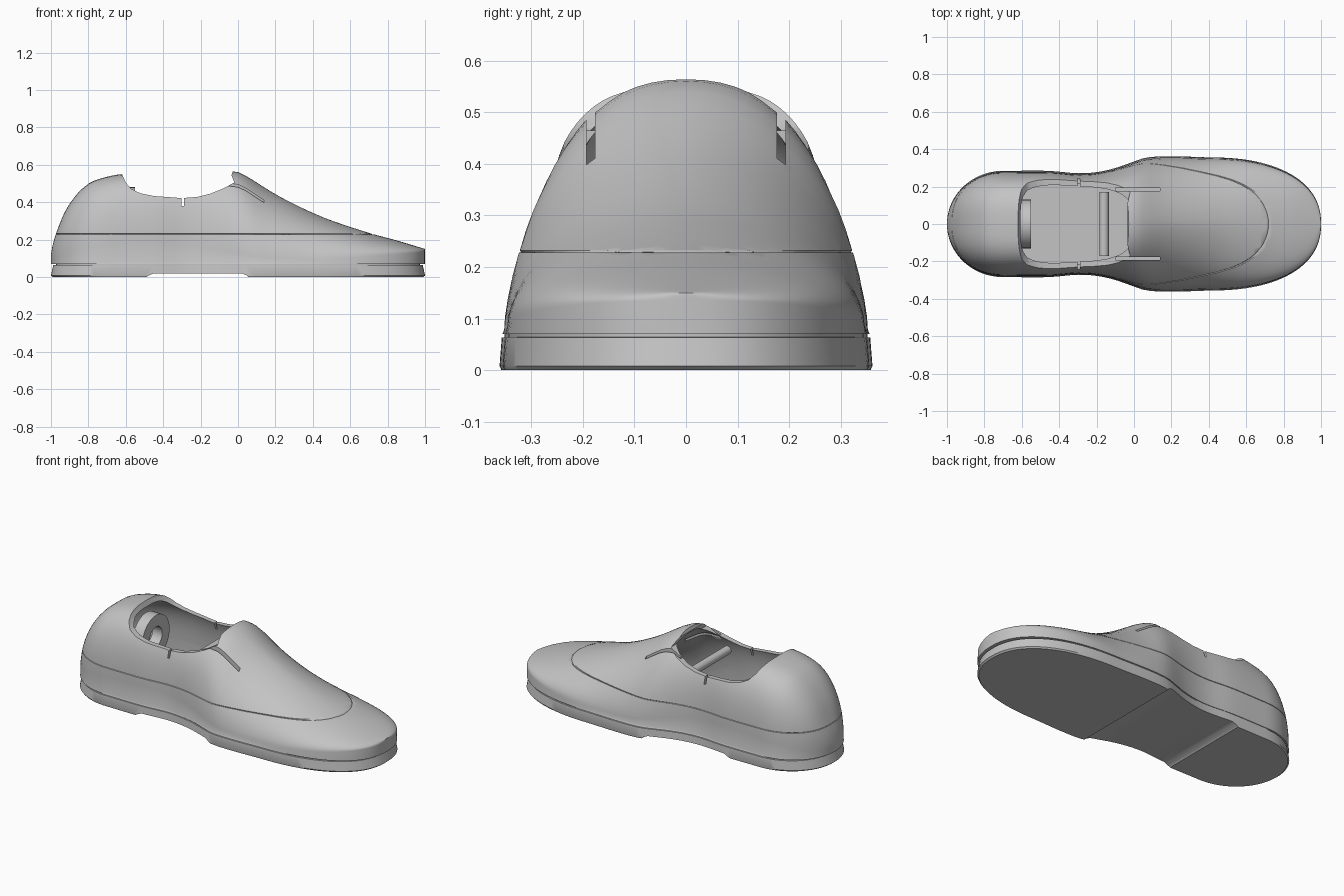
import bpy, bmesh, math
from mathutils import Vector

cube = bpy.data.objects.get("Cube")
if cube:
    bpy.data.objects.remove(cube, do_unlink=True)

grey = bpy.data.materials.new("plain grey")
grey.use_nodes = True
grey.diffuse_color = (0.55, 0.55, 0.55, 1)
grey.node_tree.nodes["Principled BSDF"].inputs["Base Color"].default_value = (0.55, 0.55, 0.55, 1)


def smooth(knots, x):
    """Smooth curve through (x, value) knots."""
    last = len(knots) - 1
    x = min(max(x, knots[0][0]), knots[last][0])
    i = max(k for k in range(last) if knots[k][0] <= x)

    def slope(k):
        a, b = knots[max(k - 1, 0)], knots[min(k + 1, last)]
        return (b[1] - a[1]) / (b[0] - a[0])
    (x0, a), (x1, b) = knots[i], knots[i + 1]
    d = x1 - x0
    t = (x - x0) / d
    s = t * t * (3 - 2 * t)
    return a + (b - a) * s + d * t * (1 - t) * ((1 - t) * slope(i) - t * slope(i + 1))


# Shoe curves along the length: ridge height, half width, section squareness, side wall
RIDGE = [(-1, .12), (-.99, .175), (-.97, .24), (-.93, .34), (-.88, .42), (-.83, .475),
         (-.77, .515), (-.62, .55), (-.3, .56), (-.02, .565), (.05, .537), (.1, .505),
         (.2, .443), (.3, .39), (.4, .343), (.5, .302), (.7, .236), (.85, .195), (1, .15)]
WIDTH = [(-.7, .284), (-.45, .284), (-.3, .272), (-.2, .278), (-.1, .3), (0, .335),
         (.07, .356), (.2, .362), (.4, .356)]
SQUARE = [(-1, 2.6), (-.6, 3.2), (-.3, 3.1), (0, 2.15), (.15, 1.8), (.5, 1.8), (1, 2.2)]
WALL = [(-1, .08), (.3, .08), (.7, .11), (1, .135)]
STATIONS = [-math.cos(math.pi * i / 72) for i in range(73)]


def half_width(x):
    w = smooth(WIDTH, x)
    if x < -.7:
        w *= max(0, 1 - ((-.7 - x) / .3) ** 2) ** .5
    if x > .4:
        w *= max(0, 1 - ((x - .4) / .6) ** 2.3) ** (1 / 2.3)
    return w


def section(x):
    """Arch from the +y foot over the ridge to the -y foot."""
    w, top, wall, n = half_width(x), smooth(RIDGE, x), smooth(WALL, x), smooth(SQUARE, x)
    half = [(w * .985, .07)]
    for k in range(19):
        a = math.pi / 2 * k / 18
        c = math.cos(a) if k < 18 else 0
        half.append((w * .975 * c ** (2 / n), wall + (top - wall) * math.sin(a) ** (2 / n)))
    return half + [(-y, z) for y, z in half[-2::-1]]


def shade(obj):
    bpy.ops.object.select_all(action='DESELECT')
    obj.select_set(True)
    bpy.context.view_layer.objects.active = obj
    bpy.ops.object.shade_smooth_by_angle(angle=math.radians(35))


def finish(bm, name):
    bmesh.ops.recalc_face_normals(bm, faces=bm.faces[:])
    mesh = bpy.data.meshes.new(name)
    bm.to_mesh(mesh)
    bm.free()
    mesh.materials.append(grey)
    obj = bpy.data.objects.new(name, mesh)
    bpy.context.collection.objects.link(obj)
    shade(obj)
    return obj


def bridge(bm, a, b):
    """Quads between two closed rings of vertices."""
    for i in range(len(a)):
        j = (i + 1) % len(a)
        bm.faces.new((a[i], a[j], b[j], b[i]))


def shell(name):
    """Thick-walled upper, open underneath."""
    bm = bmesh.new()
    rows = []
    for x in STATIONS:
        arch = section(x)
        outer = [(x, y, z) for y, z in arch]
        inner = [(x * .97, y * .91, .07 + (z - .07) * .94) for y, z in arch]
        rows.append([bm.verts.new(p) for p in outer + inner[::-1]])
    for a, b in zip(rows, rows[1:]):
        bridge(bm, a, b)
    bmesh.ops.remove_doubles(bm, verts=bm.verts[:], dist=1e-5)
    return finish(bm, name)


def add_seam(obj, height):
    """Fine V groove round the outside."""
    bm = bmesh.new()
    bm.from_mesh(obj.data)
    for h in (height - .002, height, height + .002):
        bmesh.ops.bisect_plane(bm, geom=bm.verts[:] + bm.edges[:] + bm.faces[:],
                               plane_co=(0, 0, h), plane_no=(0, 0, 1))
    bm.normal_update()
    for v in bm.verts:
        outward = v.normal.x * v.co.x + v.normal.y * v.co.y > 0
        if abs(v.co.z - height) < 1e-5 and outward:
            v.co -= v.normal * .004
    bm.to_mesh(obj.data)
    bm.free()


def prism(name, profile, y0, y1):
    """Side profile (x, z) extruded across the shoe."""
    bm = bmesh.new()
    a, b = [[bm.verts.new((x, y, z)) for x, z in profile] for y in (y0, y1)]
    bm.faces.new(a)
    bm.faces.new(b)
    bridge(bm, a, b)
    return finish(bm, name)


def box(name, x0, x1, y0, y1, z0, z1):
    return prism(name, [(x0, z0), (x1, z0), (x1, z1), (x0, z1)], y0, y1)


def cut(obj, cutter):
    mod = obj.modifiers.new("cut", 'BOOLEAN')
    mod.operation, mod.solver, mod.object = 'DIFFERENCE', 'EXACT', cutter
    bpy.context.view_layer.objects.active = obj
    bpy.ops.object.modifier_apply(modifier=mod.name)
    bpy.data.objects.remove(cutter, do_unlink=True)


def slab(name, levels):
    """Stack of foot outlines given as (z, scale)."""
    bm = bmesh.new()
    path = [(x, half_width(x)) for x in STATIONS]
    path += [(x, -w) for x, w in path[-2:0:-1]]
    rings = [[bm.verts.new((x * s, y * s, z)) for x, y in path] for z, s in levels]
    for a, b in zip(rings, rings[1:]):
        bridge(bm, a, b)
    bm.faces.new(rings[0])
    bm.faces.new(rings[-1])
    return finish(bm, name)


def lathe(name, outline, axis_rot, centre):
    """Closed (radius, height) outline spun round z, then turned and placed."""
    bm = bmesh.new()
    rings = []
    for i in range(40):
        t = math.tau * i / 40
        rings.append([bm.verts.new((r * math.cos(t), r * math.sin(t), h)) for r, h in outline])
    for i in range(40):
        bridge(bm, rings[i - 1], rings[i])
    obj = finish(bm, name)
    obj.rotation_euler = axis_rot
    obj.location = Vector(centre)


# Upper, opened at the collar
upper = shell("upper")
collar = [(-.62, .7), (-.62, .55), (-.6, .505), (-.57, .47), (-.52, .447), (-.45, .433),
          (-.3, .422), (-.22, .428), (-.15, .445), (-.08, .473), (-.02, .505),
          (-.035, .545), (-.015, .6), (-.015, .7)]
cut(upper, prism("collar_cutter", collar, -.5, .5))
for s in (-1, 1):
    # Tongue slits and side notches
    y = s * .185
    cut(upper, box("slit_cutter", -.1, .14, y - .008, y + .008, .35, .7))
    y = s * .25
    cut(upper, box("notch_cutter", -.302, -.29, y - .06, y + .06, .38, .6))
add_seam(upper, .23)
shade(upper)

# Sole with raised arch, and insole
sole = slab("sole", [(0, .99), (.008, 1), (.063, .988), (.064, .972), (.074, .972)])
cut(sole, prism("arch_cutter", [(-.5, -.01), (-.48, .007), (-.45, .02), (.02, .02),
                                (.05, .007), (.06, -.01)], -.5, .5))
shade(sole)
slab("insole", [(.06, .92), (.1, .92)])

# Inner fittings: heel ring and cross bar
lathe("heel_ring", [(.06, -.033), (.13, -.033), (.13, .033), (.06, .033)],
      (0, math.pi / 2, 0), (-.583, 0, .35))
lathe("cross_bar", [(.004, -.17), (.025, -.17), (.025, .17), (.004, .17)],
      (math.pi / 2, 0, 0), (-.16, 0, .395))
